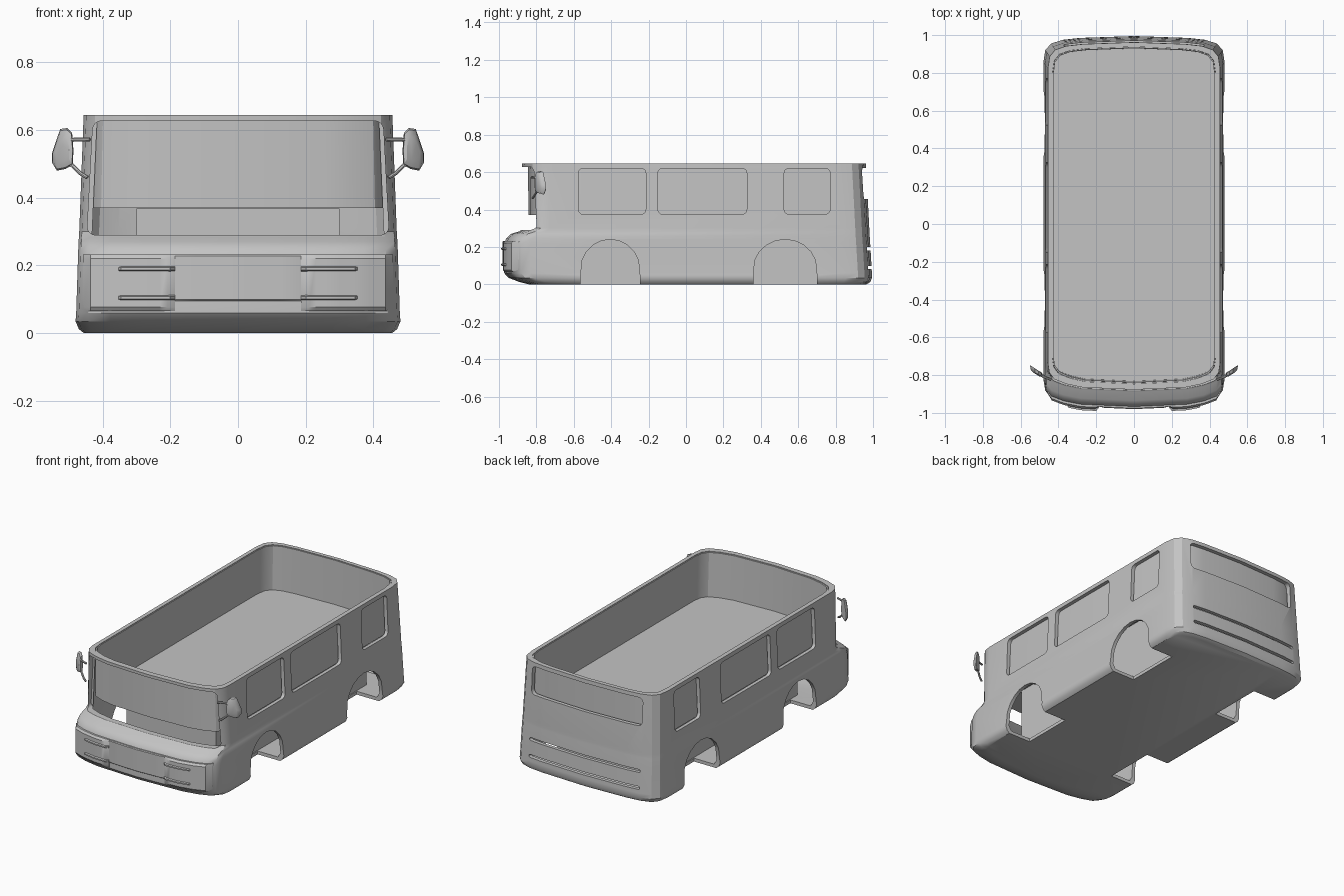
import bpy, bmesh, math
from mathutils import Vector

if "Cube" in bpy.data.objects:
    bpy.data.objects.remove(bpy.data.objects["Cube"])

grey = bpy.data.materials.new("body_grey")
grey.diffuse_color = (0.55, 0.55, 0.55, 1)
grey.use_nodes = True
grey.node_tree.nodes["Principled BSDF"].inputs["Base Color"].default_value = grey.diffuse_color


def make(name, bm, smooth=True):
    bmesh.ops.recalc_face_normals(bm, faces=bm.faces[:])
    me = bpy.data.meshes.new(name)
    bm.to_mesh(me)
    bm.free()
    me.materials.append(grey)
    ob = bpy.data.objects.new(name, me)
    bpy.context.collection.objects.link(ob)
    if smooth:
        shade(ob)
    return ob


def shade(ob):
    bpy.ops.object.select_all(action='DESELECT')
    ob.select_set(True)
    bpy.context.view_layer.objects.active = ob
    bpy.ops.object.shade_smooth_by_angle(angle=math.radians(30))


def ring(z, hw, yf, yr):
    # Plan outline: bowed front and rear, rounded corners
    s = hw / 0.47
    half = [(0.28 * s, yf + 0.012), (0.37 * s, yf + 0.03), (0.435 * s, yf + 0.055),
            (0.462 * s, yf + 0.09), (hw, yf + 0.14),
            (hw, yr - 0.14), (0.46 * s, yr - 0.075), (0.43 * s, yr - 0.04),
            (0.37 * s, yr - 0.02), (0.28 * s, yr - 0.01)]
    pts = [(0, yf)] + half + [(0, yr)] + [(-x, y) for x, y in reversed(half)]
    return [(x, y, z) for x, y in pts]


def loft(name, rings, smooth=True):
    bm = bmesh.new()
    vs = [[bm.verts.new(p) for p in r] for r in rings]
    n = len(rings[0])
    for a, b in zip(vs, vs[1:]):
        for i in range(n):
            j = (i + 1) % n
            bm.faces.new((a[i], a[j], b[j], b[i]))
    bm.faces.new(vs[0])
    bm.faces.new(vs[-1])
    return make(name, bm, smooth)


def rounded(a0, a1, b0, b1, r, taper=0.0, n=4):
    # Rounded rectangle in 2D; taper narrows the top
    pts = []
    for k, (ca, cb) in enumerate([(a1 - r, b1 - r), (a0 + r, b1 - r), (a0 + r, b0 + r), (a1 - r, b0 + r)]):
        for i in range(n + 1):
            t = math.pi / 2 * (k + i / n)
            a, b = ca + r * math.cos(t), cb + r * math.sin(t)
            mid = (a0 + a1) / 2
            a = mid + (a - mid) * (1 - taper * (b - b0) / (b1 - b0))
            pts.append((a, b))
    return pts


def prism_x(name, pts, x0, x1):
    return loft(name, [[(x, a, b) for a, b in pts] for x in (x0, x1)], False)


def prism_y(name, pts, y0, y1):
    return loft(name, [[(a, y, b) for a, b in pts] for y in (y0, y1)], False)


# Hollow body shell: outside going up, then inside going down
body = loft("body_shell", [
    ring(0.0, 0.455, -0.84, 0.965), ring(0.012, 0.47, -0.89, 0.985),
    ring(0.035, 0.48, -0.95, 0.995), ring(0.06, 0.478, -0.972, 0.994),
    ring(0.215, 0.473, -0.972, 0.985), ring(0.245, 0.472, -0.962, 0.983),
    ring(0.27, 0.471, -0.935, 0.981), ring(0.284, 0.470, -0.89, 0.98),
    ring(0.30, 0.469, -0.868, 0.98), ring(0.645, 0.456, -0.877, 0.962),
    ring(0.645, 0.432, -0.846, 0.938), ring(0.62, 0.434, -0.846, 0.94),
    ring(0.29, 0.449, -0.846, 0.96), ring(0.27, 0.45, -0.87, 0.962),
    ring(0.22, 0.452, -0.95, 0.964), ring(0.05, 0.457, -0.95, 0.973),
    ring(0.02, 0.44, -0.85, 0.95)], False)

# Openings: windows, windscreen, rear slots and wheel arches
cutters = []
for y0, y1 in ((-0.575, -0.215), (-0.15, 0.325), (0.525, 0.77)):
    cutters.append(prism_x("cut_window", rounded(y0, y1, 0.375, 0.62, 0.025), -1, 1))
cutters.append(prism_y("cut_windscreen", rounded(-0.446, 0.446, 0.29, 0.627, 0.025, 0.04), -1.2, -0.77))
cutters.append(prism_y("cut_rear_window", rounded(-0.37, 0.37, 0.455, 0.622, 0.025), 0.85, 1.2))
for z in (0.19, 0.09):
    cutters.append(prism_y("cut_slot", rounded(-0.37, 0.37, z - 0.009, z + 0.009, 0.008), 0.9, 1.2))
for yc, r in ((-0.405, 0.158), (0.53, 0.17)):
    arch = [(yc + r, -0.1), (yc + r, 0.05)]
    arch += [(yc + r * math.cos(t), 0.08 + 0.16 * math.sin(t))
             for t in (math.pi * i / 10 for i in range(1, 10))]
    arch += [(yc - r, 0.05), (yc - r, -0.1)]
    for s in (-1, 1):
        cutters.append(prism_x("cut_arch", arch, s * 0.305, s * 0.8))
bpy.context.view_layer.objects.active = body
for c in cutters:
    m = body.modifiers.new("cut", 'BOOLEAN')
    m.operation = 'DIFFERENCE'
    m.solver = 'EXACT'
    m.object = c
    bpy.ops.object.modifier_apply(modifier=m.name)
    bpy.data.objects.remove(c)
shade(body)

# Inner tub with the raised floor
loft("cabin_tub", [
    ring(0.37, 0.437, -0.842, 0.937), ring(0.642, 0.431, -0.845, 0.937),
    ring(0.642, 0.426, -0.838, 0.932), ring(0.375, 0.430, -0.832, 0.930)])

# Central block between the wheels
prism_x("chassis_block", [(-0.64, 0.015), (0.8, 0.015), (0.8, 0.369), (-0.64, 0.369)], -0.3, 0.3)


def nose_y(x):
    # Front face of the nose follows the bowed outline
    pts = [(0, 0), (0.282, 0.012), (0.372, 0.03), (0.438, 0.055), (0.465, 0.09), (0.48, 0.14)]
    x = abs(x)
    for (a, ya), (b, yb) in zip(pts, pts[1:]):
        if x <= b:
            return -0.972 + ya + (yb - ya) * (x - a) / (b - a)
    return -0.83


def nose_plate(name, x0, x1, z0, z1, out, edge):
    # Curved plate on the nose with chamfered edges
    n = 12
    rings = []
    for i in range(n + 1):
        x = x0 + (x1 - x0) * i / n
        y = nose_y(x)
        o = out * (0.3 if i in (0, n) else 1)
        rings.append([(x, y + 0.02, z0), (x, y - o * 0.4, z0), (x, y - o, z0 + edge),
                      (x, y - o, z1 - edge), (x, y - o * 0.4, z1), (x, y + 0.02, z1)])
    return loft(name, rings)


# Nose panel, lamp housings and grille bars
nose_plate("nose_panel", -0.187, 0.187, 0.095, 0.232, 0.008, 0.004)
for s, side in ((-1, "left"), (1, "right")):
    a, b = sorted((s * 0.186, s * 0.458))
    nose_plate("lamp_housing_" + side, a, b, 0.065, 0.232, 0.016, 0.012)
    a, b = sorted((s * 0.186, s * 0.36))
    for z in (0.19, 0.105):
        nose_plate("grille_bar_" + side, a, b, z - 0.008, z + 0.008, 0.026, 0.004)


def tube(name, pts, r):
    rings = []
    for i, p in enumerate(pts):
        d = (Vector(pts[min(i + 1, len(pts) - 1)]) - Vector(pts[max(i - 1, 0)])).normalized()
        u = d.cross(Vector((0, 1, 0.2))).normalized()
        v = d.cross(u)
        rings.append([Vector(p) + r * (math.cos(t) * u + math.sin(t) * v)
                      for t in (math.tau * k / 8 for k in range(8))])
    loft(name, rings)


# Door mirrors on two arms each
outline = [(0.49, 0.592), (0.505, 0.606), (0.525, 0.603), (0.535, 0.575), (0.55, 0.53), (0.55, 0.505),
           (0.535, 0.48), (0.51, 0.485), (0.488, 0.497), (0.486, 0.54)]
cx, cz = 0.518, 0.543
for s, side in ((-1, "left"), (1, "right")):
    rings = []
    for dy, k in ((-0.016, 0.6), (-0.009, 0.92), (0.008, 1.0), (0.012, 0.95)):
        rings.append([(s * (cx + (x - cx) * k), -0.78 + (x - cx) * k * 0.65 + dy, cz + (z - cz) * k)
                      for x, z in outline])
    loft("mirror_" + side, rings)
    tube("mirror_upper_arm_" + side, [(s * 0.438, -0.825, 0.572), (s * 0.48, -0.81, 0.572),
                                      (s * 0.515, -0.785, 0.568)], 0.006)
    tube("mirror_lower_arm_" + side, [(s * 0.445, -0.82, 0.46), (s * 0.465, -0.812, 0.472),
                                      (s * 0.51, -0.785, 0.515)], 0.006)
